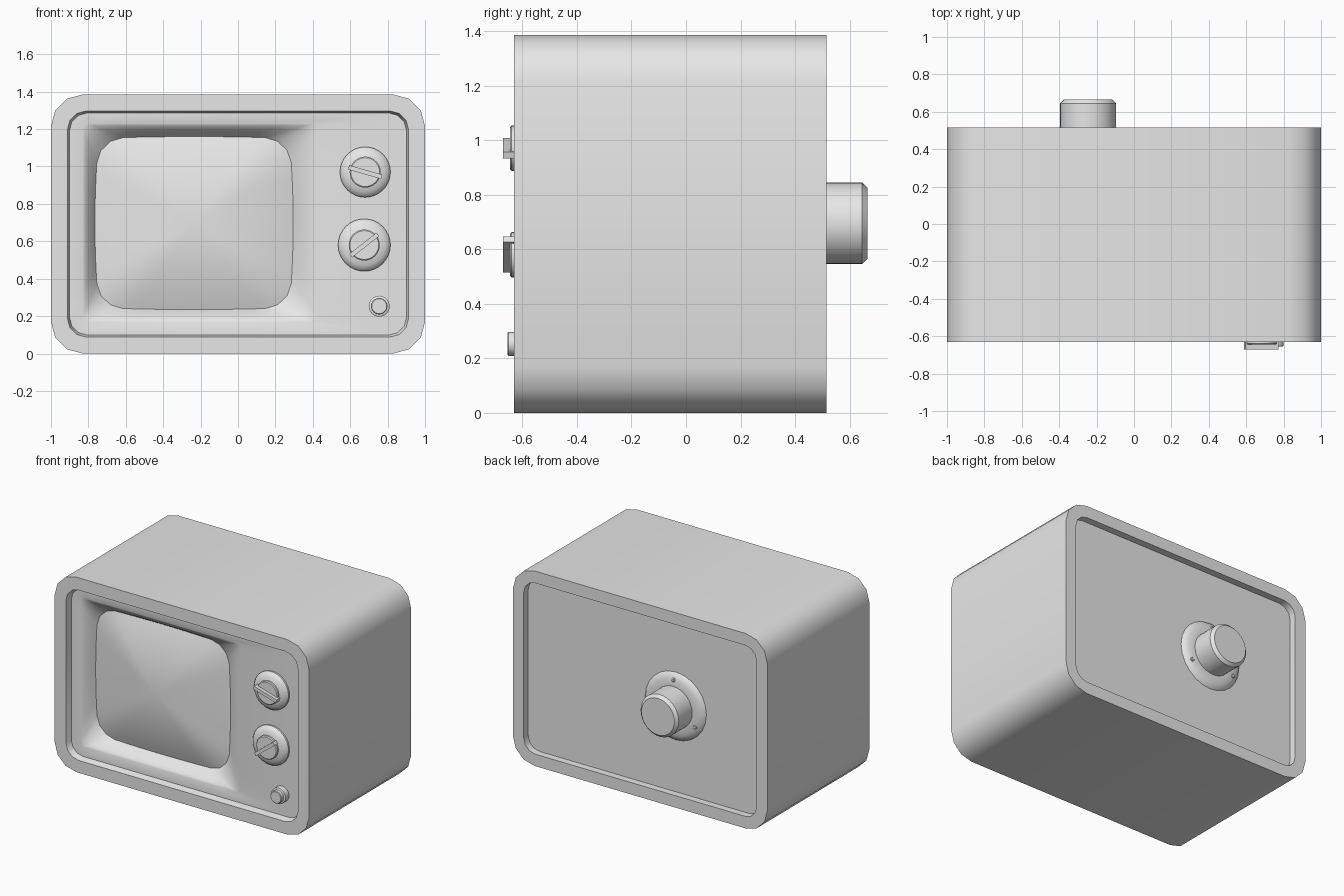
import bpy, bmesh, math
from mathutils import Matrix, Vector

cube = bpy.data.objects.get("Cube")
if cube:
    bpy.data.objects.remove(cube, do_unlink=True)

GREY = bpy.data.materials.new("plain_grey")
GREY.use_nodes = True
GREY.diffuse_color = (0.8, 0.8, 0.8, 1)
GREY.node_tree.nodes["Principled BSDF"].inputs["Base Color"].default_value = (0.8, 0.8, 0.8, 1)


def finish(name, bm, angle=40):
    mesh = bpy.data.meshes.new(name)
    bm.to_mesh(mesh)
    bm.free()
    mesh.materials.append(GREY)
    obj = bpy.data.objects.new(name, mesh)
    bpy.context.collection.objects.link(obj)
    bpy.ops.object.select_all(action='DESELECT')
    obj.select_set(True)
    bpy.context.view_layer.objects.active = obj
    bpy.ops.object.shade_smooth_by_angle(angle=math.radians(angle))
    return obj


def loft(name, rings, cap_start=False, cap_end=False, angle=40):
    """Skin equal-length rings, ordered from the back towards the front."""
    bm = bmesh.new()
    rows = [[bm.verts.new(p) for p in ring] for ring in rings]
    n = len(rows[0])
    for a, b in zip(rows, rows[1:]):
        for i in range(n):
            j = (i + 1) % n
            bm.faces.new((a[i], a[j], b[j], b[i]))
    if cap_start:
        bm.faces.new(rows[0][::-1])
    if cap_end:
        bm.faces.new(rows[-1])
    return finish(name, bm, angle)


def rounded(x0, x1, z0, z1, r, y, bulge=(0, 0), seg=3, edge=1):
    """Rounded rectangle in the xz plane with optionally bowed sides."""
    cx, cz, hw, hh = (x0 + x1) / 2, (z0 + z1) / 2, (x1 - x0) / 2, (z1 - z0) / 2
    arcs = []
    for k, (sx, sz) in enumerate(((1, -1), (1, 1), (-1, 1), (-1, -1))):
        arc = []
        for i in range(seg + 1):
            t = math.pi / 2 * (k - 1 + i / seg)
            arc.append(Vector((sx * (hw - r) + r * math.cos(t), sz * (hh - r) + r * math.sin(t))))
        arcs.append(arc)
    pts = []
    for k, arc in enumerate(arcs):
        pts += arc
        nxt = arcs[(k + 1) % 4][0]
        pts += [arc[-1].lerp(nxt, i / edge) for i in range(1, edge)]
    out = []
    for p in pts:
        u, v = p.x / hw, p.y / hh
        out.append(Vector((cx + p.x + bulge[0] * u * (1 - v * v), y,
                           cz + p.y + bulge[1] * v * (1 - u * u))))
    return out


def lathe(name, x, z, profile, segs=32, angle=35):
    """Turned part about the y axis; profile of (radius, y) from back to front."""
    rings = [[Vector((x + r * math.cos(2 * math.pi * i / segs), y,
                      z + r * math.sin(2 * math.pi * i / segs)))
              for i in range(segs)] for r, y in profile]
    return loft(name, rings, True, True, angle)


def cabinet_ring(inset, r, y):
    return rounded(-1 + inset, 1 - inset, inset, 1.385 - inset, r, y)


# Cabinet shell with raised rims front and back
FRONT, BACK, PANEL, GLASS = -0.63, 0.515, -0.585, -0.505
loft("cabinet", [
    cabinet_ring(0.085, 0.09, BACK - 0.05),
    cabinet_ring(0.085, 0.09, BACK),
    cabinet_ring(0, 0.17, BACK),
    cabinet_ring(0, 0.17, FRONT),
    cabinet_ring(0.088, 0.1, FRONT),
    cabinet_ring(0.1, 0.09, PANEL),
], cap_start=True)

# Front panel with a curved funnel leading to the screen
EDGE = 8
panel_edge = rounded(-0.9, 0.9, 0.1, 1.285, 0.09, PANEL, edge=EDGE)
mouth = rounded(-0.83, 0.43, 0.17, 1.23, 0.03, PANEL, edge=EDGE)
screen_edge = rounded(-0.745, 0.275, 0.245, 1.15, 0.13, GLASS, (0.02, 0.01), edge=EDGE)
funnel = []
for t in (0, 0.15, 0.35, 0.6, 0.8, 1):
    ring = [a.lerp(b, t) for a, b in zip(mouth, screen_edge)]
    for p in ring:
        p.y = PANEL + (GLASS - PANEL) * t ** 1.5
    funnel.append(ring)
loft("front_panel", [panel_edge] + funnel)

# Domed screen glass
centre = sum(screen_edge, Vector()) / len(screen_edge)
dome = []
for s in (1, 0.92, 0.8, 0.64, 0.46, 0.28, 0.1):
    ring = [centre.lerp(p, s) for p in screen_edge]
    for p in ring:
        p.y = GLASS - 0.085 * (1 - s * s)
    dome.append(ring)
loft("screen", dome, cap_end=True)


# Control dials with slanted grips
def dial(name, x, z, r, tilt):
    lathe(name + "_base", x, z, [
        (r, PANEL + 0.005), (r, PANEL - 0.012), (r - 0.01, PANEL - 0.026),
        (r - 0.03, PANEL - 0.038), (0.083, PANEL - 0.044),
        (0.083, -0.64), (0.077, -0.645)])
    bm = bmesh.new()
    bmesh.ops.create_cube(bm, size=1)
    place = (Matrix.Translation((x, -0.65, z))
             @ Matrix.Rotation(-math.radians(tilt), 4, 'Y')
             @ Matrix.Diagonal((0.184, 0.04, 0.024, 1)))
    bm.transform(place)
    finish(name + "_grip", bm)


dial("upper_dial", 0.68, 0.97, 0.135, -16)
dial("lower_dial", 0.675, 0.58, 0.14, 38)

# Power button in a small collar
lathe("button_collar", 0.755, 0.253, [(0.056, PANEL + 0.005), (0.056, -0.625), (0.05, -0.629)], 24)
lathe("power_button", 0.755, 0.253, [(0.044, PANEL), (0.044, -0.651), (0.04, -0.655)], 24)

# Rear tube housing, flange and flange screws
TX, TZ, REAR = -0.245, 0.695, BACK - 0.05
lathe("rear_tube", TX, TZ, [(0.13, 0.665), (0.15, 0.645), (0.15, REAR - 0.005)])
lathe("rear_flange", TX, TZ, [(0.16, REAR + 0.03), (0.2, REAR + 0.026),
                              (0.23, REAR + 0.014), (0.245, REAR - 0.005)], 24)
for k in range(3):
    a = math.radians(90 + 120 * k)
    lathe("flange_screw", TX + 0.195 * math.cos(a), TZ + 0.195 * math.sin(a),
          [(0.01, REAR + 0.033), (0.014, REAR + 0.03), (0.014, REAR)], 10)
